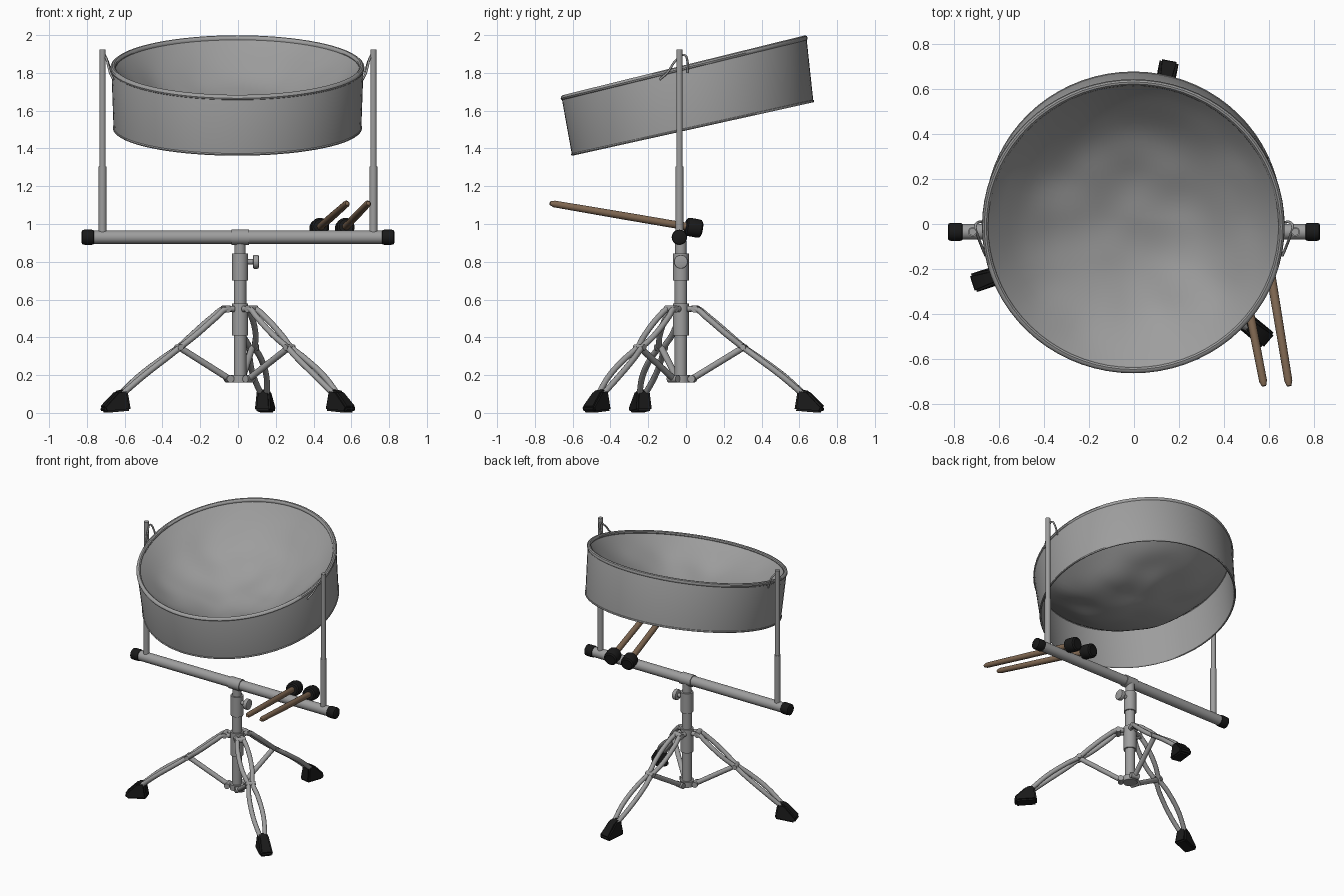
import bpy, bmesh, math
from mathutils import Vector, Matrix, noise

if "Cube" in bpy.data.objects:
    bpy.data.objects.remove(bpy.data.objects["Cube"])


def material(name, rgb):
    m = bpy.data.materials.new(name)
    m.diffuse_color = (*rgb, 1)
    m.use_nodes = True
    m.node_tree.nodes["Principled BSDF"].inputs["Base Color"].default_value = m.diffuse_color
    return m


STEEL = material("steel grey", (0.34, 0.34, 0.34))
BLACK = material("black rubber", (0.01, 0.01, 0.01))
WOOD = material("brown wood", (0.22, 0.14, 0.085))
YC = -0.035            # cross bar
XS, YS = 0.011, -0.027  # stand axis


def finish(name, bm, mat, smooth=True):
    bmesh.ops.recalc_face_normals(bm, faces=bm.faces)
    me = bpy.data.meshes.new(name)
    bm.to_mesh(me)
    bm.free()
    ob = bpy.data.objects.new(name, me)
    bpy.context.collection.objects.link(ob)
    me.materials.append(mat)
    if smooth:
        bpy.context.view_layer.objects.active = ob
        ob.select_set(True)
        bpy.ops.object.shade_smooth_by_angle(angle=math.radians(35))
        ob.select_set(False)
    return ob


def lathe(profile, n):
    """Spin (radius, height) points round z."""
    bm = bmesh.new()
    vs = [bm.verts.new((r, 0, z)) for r, z in profile]
    es = [bm.edges.new(p) for p in zip(vs, vs[1:])]
    bmesh.ops.spin(bm, geom=vs + es, axis=(0, 0, 1), cent=(0, 0, 0),
                   steps=n, angle=2 * math.pi)
    bmesh.ops.remove_doubles(bm, verts=bm.verts, dist=1e-5)
    return bm


def turned(name, a, b, profile, mat, n=24):
    """Turned part along a-b; profile heights run 0..1 of the length."""
    a, b = Vector(a), Vector(b)
    d = b - a
    pts = [(0, profile[0][1] * d.length)]
    pts += [(r, t * d.length) for r, t in profile]
    pts += [(0, profile[-1][1] * d.length)]
    bm = lathe(pts, n)
    rot = Vector((0, 0, 1)).rotation_difference(d).to_matrix().to_4x4()
    bm.transform(Matrix.Translation(a) @ rot)
    return finish(name, bm, mat)


def rod(name, a, b, r, mat=STEEL, n=24):
    return turned(name, a, b, [(r, 0), (r, 1)], mat, n)


def soft(name, a, b, r, mat=BLACK):
    """Cylinder with rounded ends."""
    return turned(name, a, b, [(r * .75, 0), (r * .95, .08), (r, .22),
                               (r, .78), (r * .95, .92), (r * .75, 1)], mat)


def tube(name, pts, r, mat=STEEL):
    cu = bpy.data.curves.new(name, 'CURVE')
    cu.dimensions = '3D'
    cu.bevel_depth, cu.bevel_resolution = r, 3
    cu.use_fill_caps, cu.resolution_u = True, 5
    sp = cu.splines.new('BEZIER')
    sp.bezier_points.add(len(pts) - 1)
    for bp, p in zip(sp.bezier_points, pts):
        bp.co = p
        bp.handle_left_type = bp.handle_right_type = 'AUTO'
    cu.materials.append(mat)
    ob = bpy.data.objects.new(name, cu)
    bpy.context.collection.objects.link(ob)
    bpy.context.view_layer.objects.active = ob
    ob.select_set(True)
    bpy.ops.object.convert(target='MESH')
    bpy.ops.object.shade_smooth_by_angle(angle=math.radians(50))
    bpy.context.object.select_set(False)


# Drum: sunken bowl and open skirt in one closed profile
R, DEPTH, N = 0.65, 0.265, 20
bowl = [(R * i / N, -DEPTH * (1 - (i / N) ** 2.4)) for i in range(N + 1)]
profile = [(r, z - 0.006) for r, z in bowl]
profile += [(0.65, -0.02), (0.646, -0.318), (0.656, -0.318), (0.667, -0.01),
            (0.664, 0.0)] + bowl[::-1]
place = Matrix.Translation((-0.003, -0.010, 1.826)) @ Matrix.Rotation(math.radians(13.8), 4, 'X')


def seat(bm):
    """Skirt is a little shorter at the front and slightly sheared."""
    for v in bm.verts:
        if math.hypot(v.co.x, v.co.y) > 0.63:
            v.co.z *= 1 + 0.07 * v.co.y
        v.co.y += 0.1 * v.co.z
    bm.transform(place)


bm = lathe(profile, 72)
for v in bm.verts:
    r = math.hypot(v.co.x, v.co.y)
    if r < 0.63:  # hammered dents
        v.co.z += 0.016 * noise.noise((v.co.x * 5, v.co.y * 5, 0.3)) * min(1, (0.63 - r) / .1)
seat(bm)
finish("drum_pan", bm, STEEL)

# Rolled rims at the top and bottom of the skirt
for name, rad, z, t in (("top_rim", 0.658, 0, 0.015), ("bottom_rim", 0.653, -0.318, 0.007)):
    ring = [(rad + t * math.cos(k * math.pi / 5), z + t * math.sin(k * math.pi / 5))
            for k in range(11)]
    bm = lathe(ring, 72)
    seat(bm)
    finish(name, bm, STEEL)

# Cross bar, end caps, posts and hanging cords
rod("cross_bar", (-0.8, YC, 0.93), (0.8, YC, 0.93), 0.035)
for s, side in ((-1, "left"), (1, "right")):
    soft(side + "_bar_cap", (s * 0.76, YC, 0.93), (s * 0.828, YC, 0.93), 0.04)
    x = s * 0.717
    rod(side + "_lower_post", (x, YC, 0.95), (x, YC, 1.305), 0.021)
    rod(side + "_upper_post", (x, YC, 1.30), (x, YC, 1.925), 0.0165)
    tube(side + "_hanging_cord", [(s * 0.66, -0.14, 1.765), (s * 0.677, -0.10, 1.80),
                                  (s * 0.695, -0.05, 1.87), (s * 0.705, -0.01, 1.895),
                                  (s * 0.69, 0.008, 1.86), (s * 0.672, 0.008, 1.80)], 0.006)

# Centre column
rod("bar_clamp", (XS - 0.046, YC, 0.93), (XS + 0.046, YC, 0.93), 0.041)
for name, z0, z1, r in (("top_tube", 0.83, 0.91, 0.03),
                        ("height_collar", 0.70, 0.845, 0.042), ("middle_tube", 0.55, 0.71, 0.033),
                        ("leg_collar", 0.41, 0.58, 0.043), ("lower_tube", 0.16, 0.42, 0.033),
                        ("strut_collar", 0.16, 0.20, 0.048)):
    rod(name, (XS, YS, z0), (XS, YS, z1), r)
rod("knob_stem", (XS + 0.03, YS, 0.80), (XS + 0.075, YS, 0.80), 0.014)
soft("height_knob", (XS + 0.068, YS, 0.80), (XS + 0.1, YS, 0.80), 0.037, STEEL)

# Three legs, each with paired bowed rails, a strut and a rubber foot
path = [(0.04, 0.55, .02), (0.085, 0.55, .022), (0.14, 0.51, .034), (0.26, 0.41, .034),
        (0.34, 0.346, .016), (0.42, 0.29, .03), (0.55, 0.195, .035), (0.66, 0.10, .016)]
for i, deg in enumerate((79, 198, 320)):
    a = math.radians(deg)
    u, w = Vector((math.cos(a), math.sin(a), 0)), Vector((-math.sin(a), math.cos(a), 0))

    def at(r, z, s=0):
        return Vector((XS, YS, z)) + u * r + w * s

    n = "leg_%d_" % (i + 1)
    for s in (-1, 1):
        tube(n + "rail", [at(r, z, s * o) for r, z, o in path], 0.016)
    rod(n + "strut", at(0.06, 0.18), at(0.335, 0.345), 0.017, n=16)
    rod(n + "pivot", at(0.34, 0.347, -.034), at(0.34, 0.347, .034), 0.016, n=12)
    rod(n + "top_hinge", at(0.08, 0.55, -.036), at(0.08, 0.55, .036), 0.02, n=12)
    rod(n + "strut_hinge", at(0.062, 0.18, -.03), at(0.062, 0.18, .03), 0.02, n=12)
    # foot: wedge leaning back along the leg
    bm = bmesh.new()
    side = [(0.618, 0.012), (0.757, 0.0), (0.772, 0.03), (0.69, 0.115), (0.636, 0.127)]
    half = [.043, .043, .043, .034, .034]
    lo, hi = ([bm.verts.new(at(r, z, s * h)) for (r, z), h in zip(side, half)] for s in (-1, 1))
    bm.faces.new(lo)
    bm.faces.new(hi[::-1])
    for k in range(5):
        bm.faces.new((lo[k], hi[k], hi[k - 1], lo[k - 1]))
    bmesh.ops.bevel(bm, geom=bm.edges[:], offset=0.01, segments=2, affect='EDGES')
    finish(n + "foot", bm, BLACK)

# Two mallets resting on the bar
for i, (xh, xe) in enumerate(((0.43, 0.578), (0.565, 0.69))):
    head, end = Vector((xh, 0.042, 0.98)), Vector((xe, -0.72, 1.11))
    d = (end - head).normalized()
    turned("mallet_stick_%d" % (i + 1), head, end,
           [(.02, 0), (.02, .5), (.018, .97), (.010, 1)], WOOD, 16)
    soft("mallet_head_%d" % (i + 1), head - d * 0.042, head + d * 0.045, 0.049)
